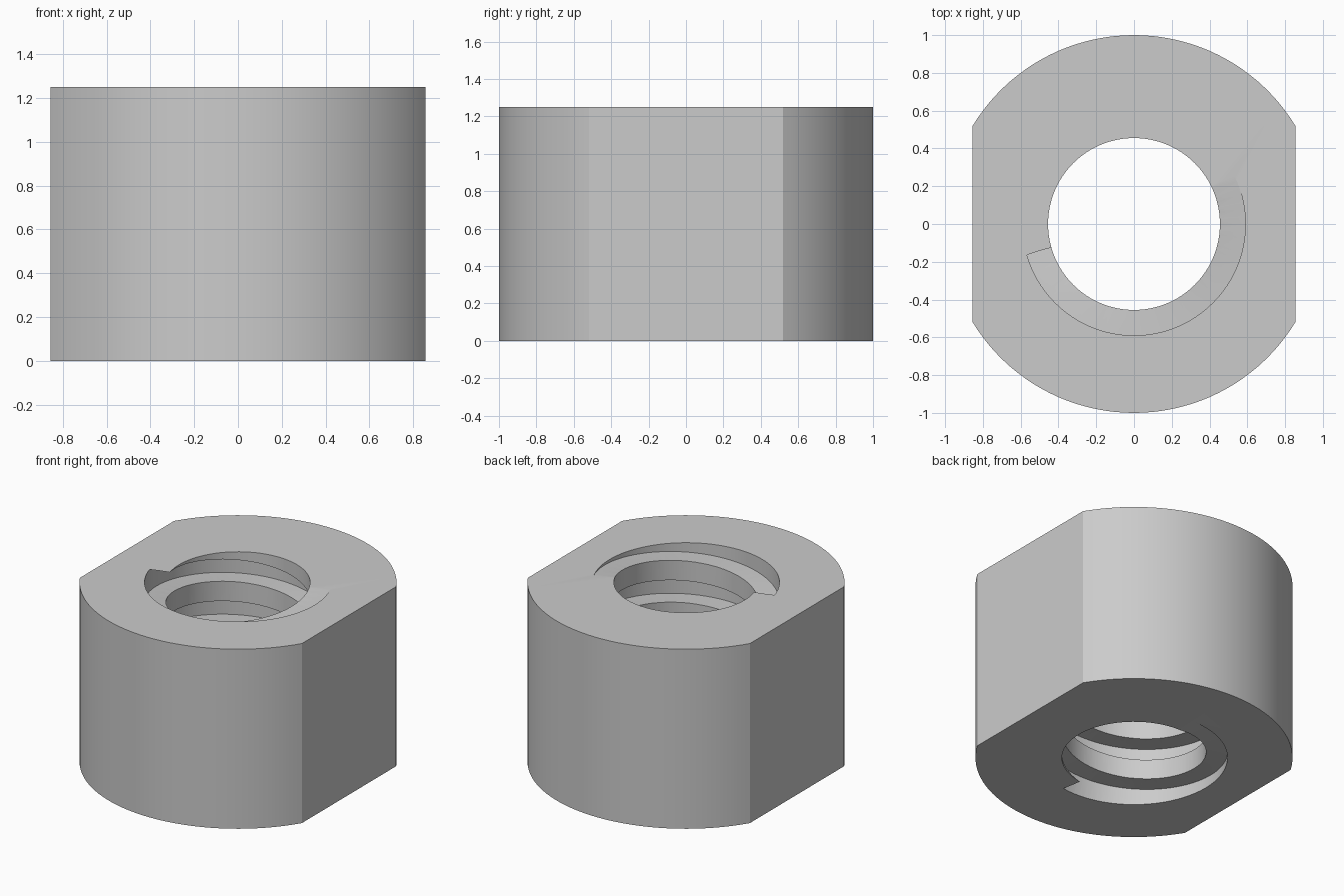
import bpy, bmesh, math

HEIGHT, FLAT_X = 1.25, 0.855
HOLE_R, GROOVE_R = 0.455, 0.59
PITCH, GROOVE_H = 0.291, 0.153
LIP_ANGLE = math.radians(279)      # where the groove floor meets the underside
SEGMENTS = 96

cube = bpy.data.objects.get("Cube")
if cube:
    bpy.data.objects.remove(cube, do_unlink=True)

grey = bpy.data.materials.new("steel grey")
grey.use_nodes = True
grey.diffuse_color = (0.6, 0.6, 0.6, 1)
grey.node_tree.nodes["Principled BSDF"].inputs["Base Color"].default_value = (0.6, 0.6, 0.6, 1)


def make_object(name, bm):
    bmesh.ops.recalc_face_normals(bm, faces=bm.faces[:])
    mesh = bpy.data.meshes.new(name)
    bm.to_mesh(mesh)
    bm.free()
    mesh.materials.append(grey)
    obj = bpy.data.objects.new(name, mesh)
    bpy.context.collection.objects.link(obj)
    return obj


def prism(name, outline, z0, z1):
    bm = bmesh.new()
    face = bm.faces.new([bm.verts.new((x, y, z0)) for x, y in outline])
    result = bmesh.ops.extrude_face_region(bm, geom=[face])
    verts = [v for v in result["geom"] if isinstance(v, bmesh.types.BMVert)]
    bmesh.ops.translate(bm, verts=verts, vec=(0, 0, z1 - z0))
    return make_object(name, bm)


def arc(radius, start, end, steps):
    angles = [start + (end - start) * i / steps for i in range(steps + 1)]
    return [(radius * math.cos(a), radius * math.sin(a)) for a in angles]


def helix_groove(name, inner, outer):
    """Square-section right-hand helix, running past both ends of the nut."""
    bm = bmesh.new()
    step = math.tau / SEGMENTS
    first = round((LIP_ANGLE - math.tau) / step)
    count = int((HEIGHT / PITCH + 1.6) * SEGMENTS)
    previous = None
    for i in range(first, first + count):
        a = i * step
        z = PITCH * (a - LIP_ANGLE) / math.tau
        corners = ((inner, z), (outer, z), (outer, z + GROOVE_H), (inner, z + GROOVE_H))
        ring = [bm.verts.new((r * math.cos(a), r * math.sin(a), h)) for r, h in corners]
        if previous:
            for j in range(4):
                k = (j + 1) % 4
                bm.faces.new((previous[j], previous[k], ring[k], ring[j]))
        else:
            bm.faces.new(ring)
        previous = ring
    bm.faces.new(previous)
    bmesh.ops.triangulate(bm, faces=bm.faces[:])
    return make_object(name, bm)


def cut(target, cutter):
    cutter.hide_render = True
    mod = target.modifiers.new("cut", "BOOLEAN")
    mod.operation, mod.solver, mod.object = "DIFFERENCE", "EXACT", cutter
    bpy.context.view_layer.objects.active = target
    bpy.ops.object.modifier_apply(modifier=mod.name)
    bpy.data.objects.remove(cutter, do_unlink=True)


# Round body with two parallel flats
corner = math.acos(FLAT_X)
outline = arc(1, corner, math.pi - corner, 40)
outline += [(-x, -y) for x, y in outline]
nut = prism("threaded_nut", outline, 0, HEIGHT)

# Bore and internal thread
cut(nut, prism("bore_cutter", arc(HOLE_R, 0, math.tau, SEGMENTS)[:-1], -0.5, HEIGHT + 0.5))
cut(nut, helix_groove("thread_cutter", HOLE_R - 0.07, GROOVE_R))

# Smooth curved walls, crisp edges
bpy.ops.object.select_all(action="DESELECT")
nut.select_set(True)
bpy.context.view_layer.objects.active = nut
bpy.ops.object.shade_smooth_by_angle(angle=math.radians(25))
